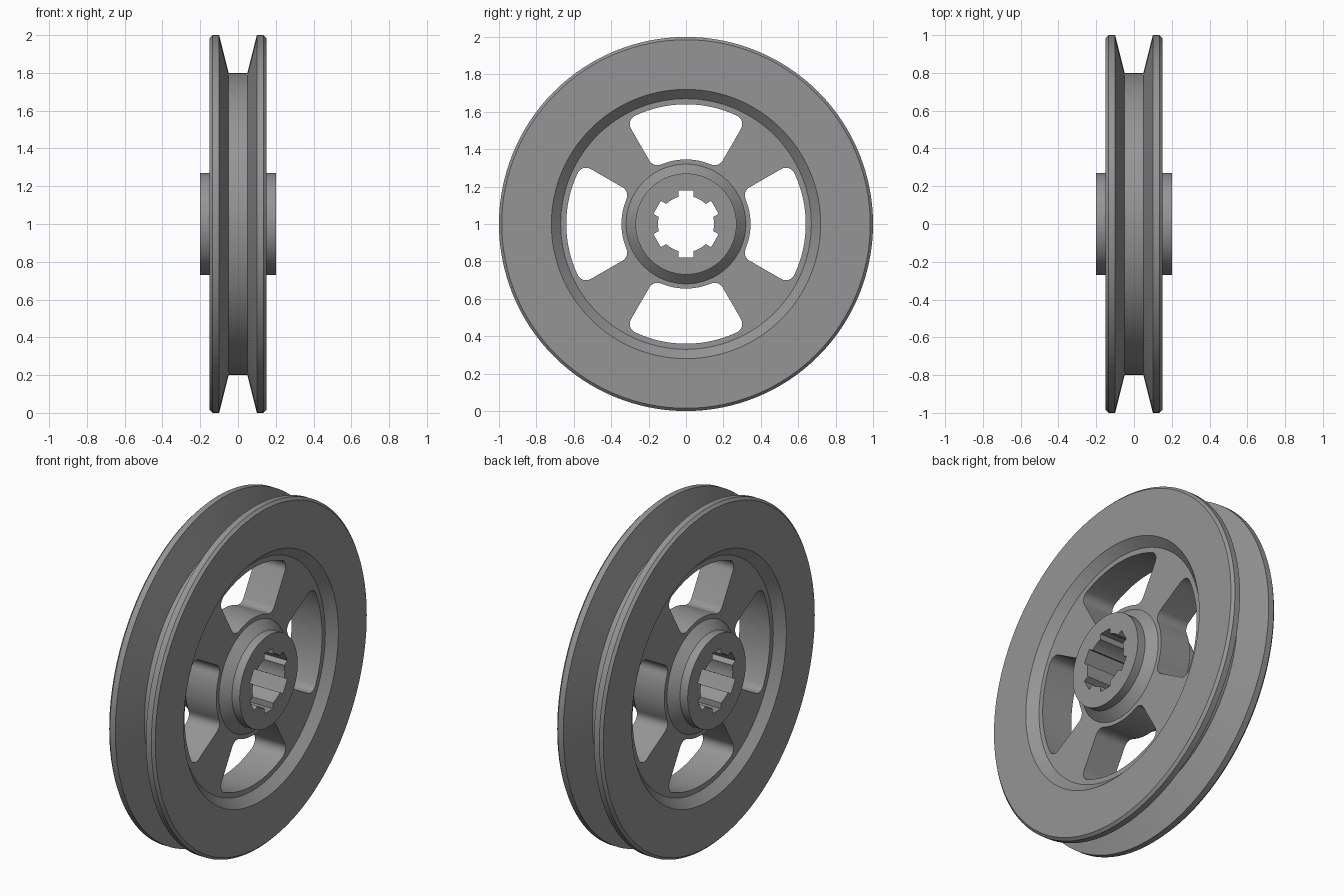
import bpy, bmesh, math
from mathutils import Matrix, Vector

if "Cube" in bpy.data.objects:
    bpy.data.objects.remove(bpy.data.objects["Cube"])

SEG = 128                      # steps around the wheel
CENTRE = Vector((0, 0, 1))     # axle runs along x

steel = bpy.data.materials.new("grey steel")
steel.diffuse_color = (0.30, 0.30, 0.30, 1)
steel.use_nodes = True
steel.node_tree.nodes["Principled BSDF"].inputs["Base Color"].default_value = steel.diffuse_color


def make_object(name, bm):
    bmesh.ops.recalc_face_normals(bm, faces=bm.faces)
    mesh = bpy.data.meshes.new(name)
    bm.to_mesh(mesh)
    bm.free()
    mesh.materials.append(steel)
    ob = bpy.data.objects.new(name, mesh)
    ob.location = CENTRE
    bpy.context.collection.objects.link(ob)
    return ob


def revolve(name, profile):
    """Closed (x, radius) profile turned around the x axis."""
    bm = bmesh.new()
    rings = []
    for i in range(SEG):
        a = math.tau * i / SEG
        rings.append([bm.verts.new((x, r * math.sin(a), r * math.cos(a)))
                      for x, r in profile])
    n = len(profile)
    for i in range(SEG):
        p, q = rings[i], rings[(i + 1) % SEG]
        for j in range(n):
            k = (j + 1) % n
            bm.faces.new((p[j], p[k], q[k], q[j]))
    return make_object(name, bm)


def prisms(name, outline, count, half):
    """(y, z) outline extruded along x and repeated around the axle."""
    bm = bmesh.new()
    for i in range(count):
        rot = Matrix.Rotation(math.tau * i / count, 3, 'X')
        face = bm.faces.new([bm.verts.new(rot @ Vector((-half, y, z)))
                             for y, z in outline])
        new = bmesh.ops.extrude_face_region(bm, geom=[face])["geom"]
        bmesh.ops.translate(bm, vec=(2 * half, 0, 0),
                            verts=[v for v in new if isinstance(v, bmesh.types.BMVert)])
    return make_object(name, bm)


def window_outline(r_in, r_out, half_angle, f):
    """Ring sector with corners rounded by radius f."""
    def polar(r, a):
        return Vector((r * math.sin(a), r * math.cos(a)))

    ao = half_angle - math.asin(f / (r_out - f))
    ai = half_angle - math.asin(f / (r_in + f))
    right = []
    # outer arc, outer fillet, inner fillet, inner arc (right half)
    for i in range(1, 9):
        right.append(polar(r_out, ao * i / 8))
    for i in range(1, 9):
        t = ao + (half_angle + math.pi / 2 - ao) * i / 8
        right.append(polar(r_out - f, ao) + polar(f, t))
    for i in range(9):
        t = half_angle + math.pi / 2 + (ai + math.pi / 2 - half_angle) * i / 8
        right.append(polar(r_in + f, ai) + polar(f, t))
    for i in range(7, 0, -1):
        right.append(polar(r_in, ai * i / 8))
    left = [Vector((-p.x, p.y)) for p in reversed(right)]
    return [Vector((0, r_out))] + right + [Vector((0, r_in))] + left


def cut(ob, cutter):
    mod = ob.modifiers.new("cut", 'BOOLEAN')
    mod.operation = 'DIFFERENCE'
    mod.solver = 'EXACT'
    mod.object = cutter
    bpy.context.view_layer.objects.active = ob
    bpy.ops.object.modifier_apply(modifier=mod.name)
    bpy.data.objects.remove(cutter)


# Wheel body: bore, hub, web, rim and V groove in one turned profile
half = [(0.20, 0.15), (0.20, 0.27), (0.15, 0.27), (0.10, 0.32), (0.10, 0.67),
        (0.15, 0.72), (0.15, 0.985), (0.135, 1.0), (0.10, 1.0), (0.05, 0.80)]
wheel = revolve("pulley_wheel", half + [(-x, r) for x, r in reversed(half)])

# Four rounded windows between the spokes
cut(wheel, prisms("window_cutter",
                  window_outline(0.345, 0.64, math.radians(30), 0.05), 4, 0.14))

# Six spline slots in the bore
cut(wheel, prisms("spline_cutter",
                  [(-0.04, 0.10), (0.04, 0.10), (0.04, 0.178), (-0.04, 0.178)], 6, 0.3))

# Smooth curved surfaces, keep machined edges sharp
bpy.ops.object.select_all(action='DESELECT')
wheel.select_set(True)
bpy.context.view_layer.objects.active = wheel
bpy.ops.object.shade_smooth_by_angle(angle=math.radians(30))
